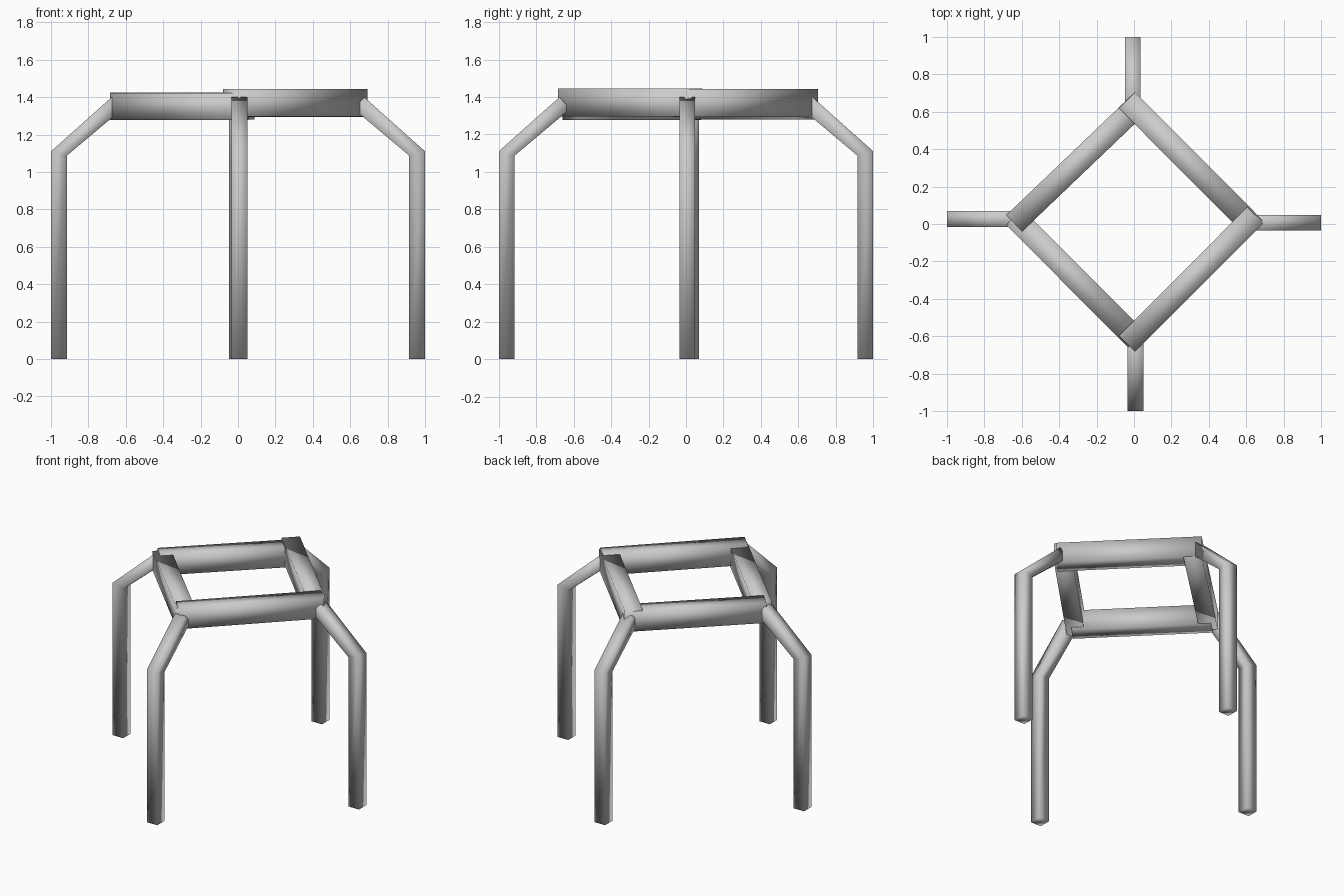
import bpy
import math
from mathutils import Matrix, Vector

if "Cube" in bpy.data.objects:
    bpy.data.objects.remove(bpy.data.objects["Cube"])

# Side outline of a bent leg: (distance from centre, height)
LEG = [(1.0, 0), (1.0, 1.11), (0.675, 1.40), (0.62, 1.335), (0.915, 1.087), (0.915, 0)]


def add_mesh(name, verts, faces):
    mesh = bpy.data.meshes.new(name)
    mesh.from_pydata(verts, [], faces)
    for poly in mesh.polygons:
        poly.use_smooth = True
    obj = bpy.data.objects.new(name, mesh)
    bpy.context.collection.objects.link(obj)
    return obj


def add_leg(name, angle, shift, width=0.084):
    # Sweep a square section down the outline: outer edge paired with inner edge
    rot = Matrix.Rotation(math.radians(angle), 4, 'Z')
    offset = Vector(shift)
    verts = []
    for i in range(3):
        for (r, z), side in ((LEG[i], -1), (LEG[i], 1), (LEG[5 - i], 1), (LEG[5 - i], -1)):
            verts.append(rot @ Vector((r, side * width / 2, z)) + offset)
    faces = [(3, 2, 1, 0), (8, 9, 10, 11)]
    for k in (0, 4):
        faces += [(k + j, k + (j + 1) % 4, k + 4 + (j + 1) % 4, k + 4 + j) for j in range(4)]
    add_mesh(name, verts, faces)


def add_beam(name, start, end, bottom, top, width=0.122):
    # Rectangular bar laid between two points on the plan
    a, b = Vector(start), Vector(end)
    d = (b - a).normalized()
    n = Vector((-d.y, d.x)) * width / 2
    plan = [a - n, b - n, b + n, a + n]
    verts = [(p.x, p.y, z) for z in (bottom, top) for p in plan]
    faces = [(3, 2, 1, 0), (4, 5, 6, 7)]
    faces += [(j, (j + 1) % 4, 4 + (j + 1) % 4, 4 + j) for j in range(4)]
    add_mesh(name, verts, faces)


# Four bent legs
add_leg("right_leg", 0, (0, 0.007, 0))
add_leg("back_leg", 90, (-0.006, 0, 0))
add_leg("left_leg", 180, (0, 0.027, 0))
add_leg("front_leg", 270, (0.008, 0, 0))

# Diamond frame of overlapping beams; the right pair sits slightly higher
add_beam("front_right_beam", (-0.037, -0.64), (0.648, 0.046), 1.296, 1.444)
add_beam("back_right_beam", (-0.037, 0.661), (0.646, -0.024), 1.294, 1.442)
add_beam("back_left_beam", (-0.64, 0.004), (0.047, 0.661), 1.280, 1.425)
add_beam("front_left_beam", (-0.64, 0.037), (0.013, -0.617), 1.278, 1.423)
